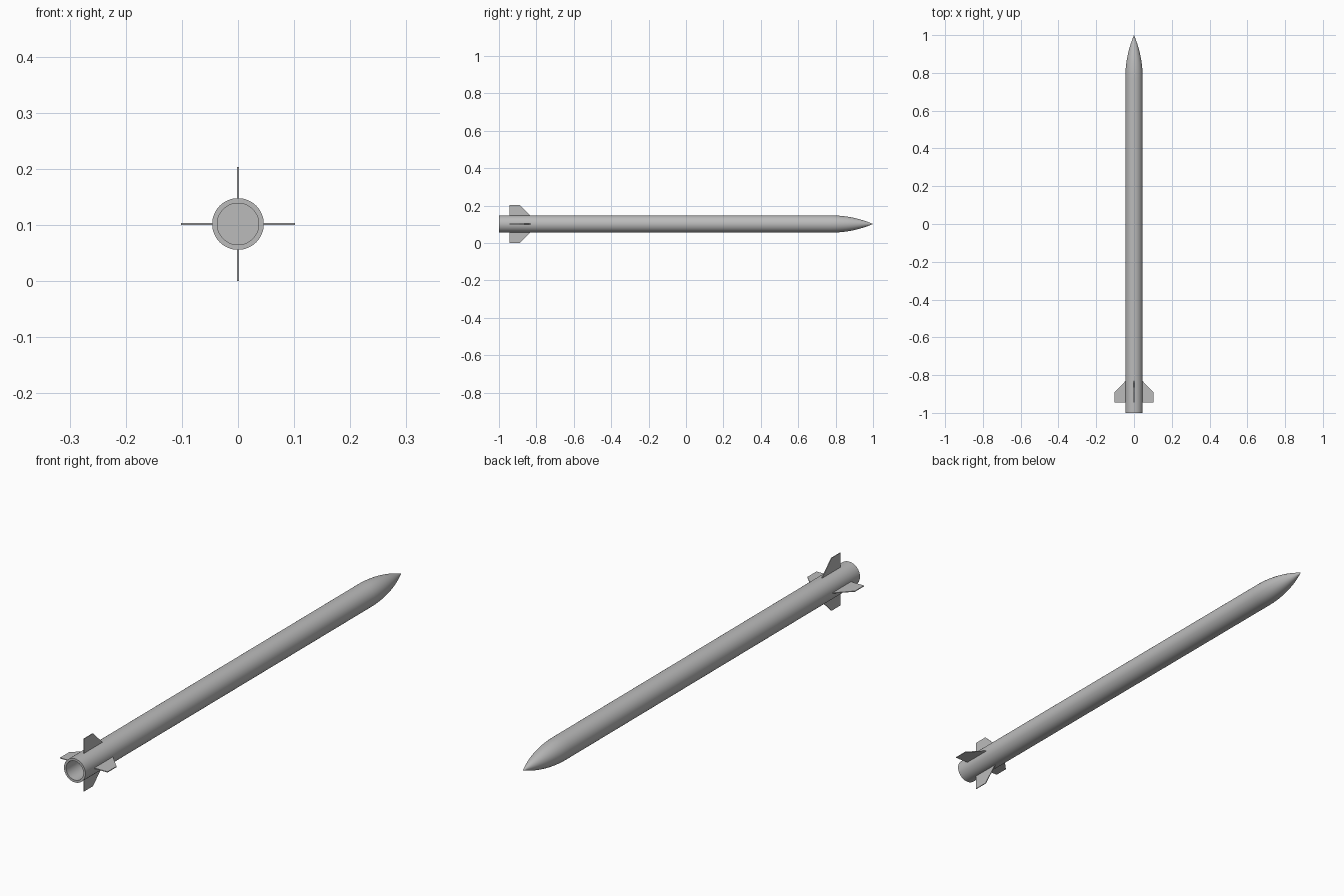
import bpy
import math
from mathutils import Matrix

cube = bpy.data.objects.get("Cube")
if cube:
    bpy.data.objects.remove(cube, do_unlink=True)

RADIUS, BORE, AXIS_Z = 0.046, 0.037, 0.102
TAIL, SHOULDER, TIP = -1.0, 0.775, 1.0
FIN_SPAN, FIN_THICK = 0.102, 0.003
SEGMENTS = 64

grey = bpy.data.materials.new("grey")
grey.use_nodes = True
colour = (0.5, 0.5, 0.5, 1)
grey.diffuse_color = colour
grey.node_tree.nodes["Principled BSDF"].inputs["Base Color"].default_value = colour


def make_object(name, verts, faces):
    mesh = bpy.data.meshes.new(name)
    mesh.from_pydata(verts, [], faces)
    mesh.validate()
    mesh.materials.append(grey)
    obj = bpy.data.objects.new(name, mesh)
    bpy.context.collection.objects.link(obj)
    obj.location.z = AXIS_Z
    return obj


def lathe(name, profile, closed):
    """Turn (radius, y) points around the y axis; radius 0 becomes a pole."""
    verts, rings, faces = [], [], []
    for r, y in profile:
        count = SEGMENTS if r > 0 else 1
        start = len(verts)
        for i in range(count):
            a = math.tau * i / SEGMENTS
            verts.append((r * math.cos(a), y, r * math.sin(a)))
        rings.append([start + i % count for i in range(SEGMENTS)])
    pairs = list(zip(rings, rings[1:]))
    if closed:
        pairs.append((rings[-1], rings[0]))
    for lower, upper in pairs:
        for i in range(SEGMENTS):
            j = (i + 1) % SEGMENTS
            loop = [lower[i], upper[i], upper[j], lower[j]]
            faces.append(list(dict.fromkeys(loop)))
    obj = make_object(name, verts, faces)
    bpy.ops.object.select_all(action="DESELECT")
    obj.select_set(True)
    bpy.context.view_layer.objects.active = obj
    bpy.ops.object.shade_smooth_by_angle(angle=math.radians(30))
    return obj


# Hollow body tube, open at the tail
lathe("body_tube", [(RADIUS, TAIL), (RADIUS, SHOULDER),
                    (BORE, SHOULDER), (BORE, TAIL)], True)

# Pointed ogive nose with a flat base that closes the tube
length = TIP - SHOULDER
arc = (RADIUS ** 2 + length ** 2) / (2 * RADIUS)
steps = 16
ogive = [(0, SHOULDER)]
for k in range(steps):
    d = length * k / steps
    ogive.append((math.sqrt(arc ** 2 - d ** 2) + RADIUS - arc, SHOULDER + d))
ogive.append((0, TIP))
lathe("nose_cone", ogive, False)

# Four thin swept fins
outline = [(RADIUS - 0.004, -0.945), (FIN_SPAN, -0.945),
           (FIN_SPAN, -0.89), (RADIUS, -0.832), (RADIUS - 0.004, -0.832)]
n = len(outline)
fin_verts = [(x, y, s * FIN_THICK / 2) for s in (-1, 1) for x, y in outline]
fin_faces = [list(range(n))[::-1], list(range(n, 2 * n))]
fin_faces += [[i, (i + 1) % n, (i + 1) % n + n, i + n] for i in range(n)]
for index, side in enumerate(("left", "bottom", "right", "top")):
    fin = make_object(side + "_fin", fin_verts, fin_faces)
    fin.data.transform(Matrix.Rotation(index * math.pi / 2, 4, "Y"))
